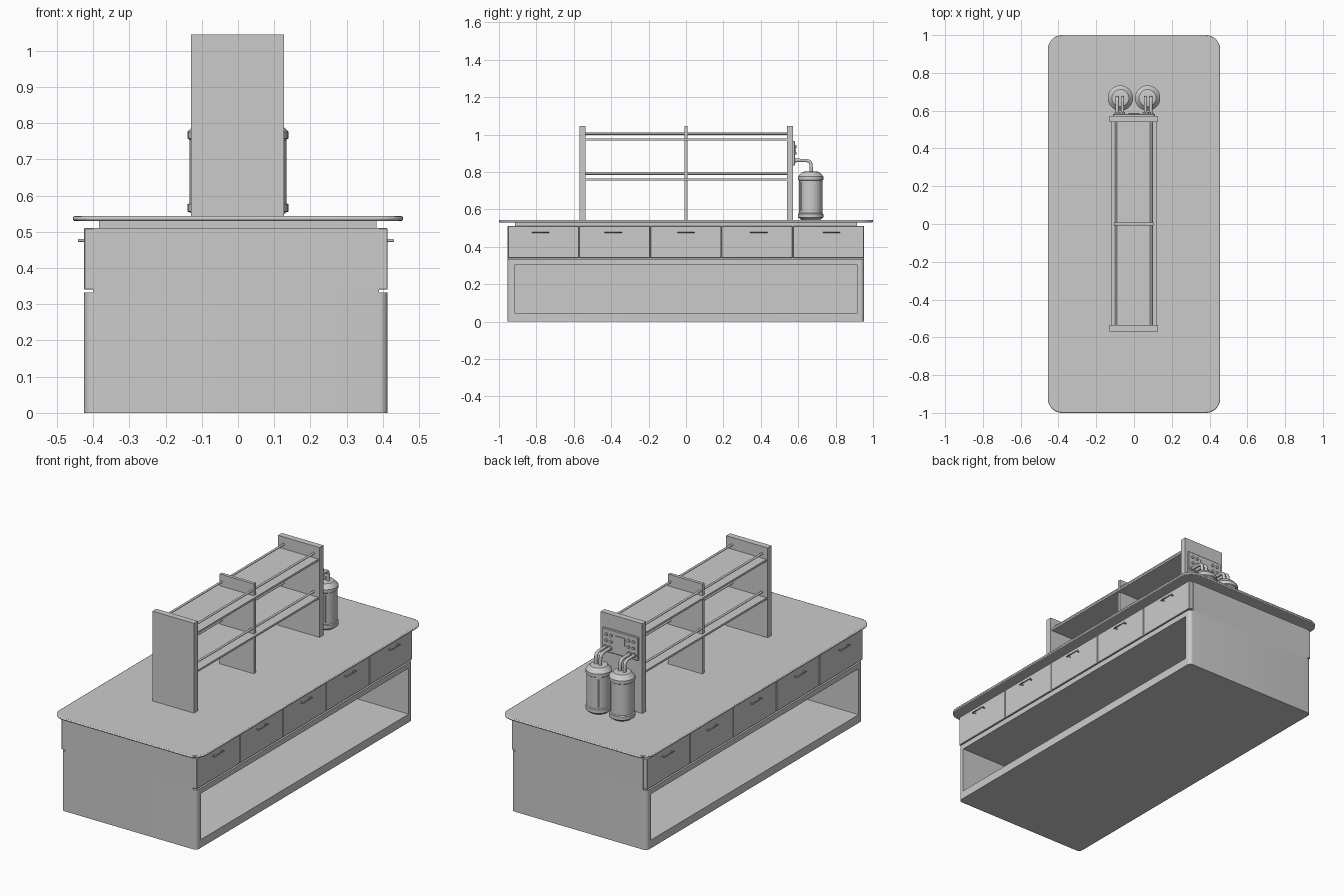
import bpy, bmesh, math

if "Cube" in bpy.data.objects:
    bpy.data.objects.remove(bpy.data.objects["Cube"])

CX = -0.006  # cabinet centre line


def finish(name, bm):
    bmesh.ops.recalc_face_normals(bm, faces=bm.faces)
    me = bpy.data.meshes.new(name)
    bm.to_mesh(me)
    bm.free()
    ob = bpy.data.objects.new(name, me)
    bpy.context.collection.objects.link(ob)
    return ob


def smooth(ob, angle=35):
    bpy.ops.object.select_all(action='DESELECT')
    ob.select_set(True)
    bpy.context.view_layer.objects.active = ob
    bpy.ops.object.shade_smooth_by_angle(angle=math.radians(angle))


def slab(name, x0, x1, y0, y1, z0, z1, r=0.0, seg=8):
    """Box with optionally rounded vertical corners."""
    bm = bmesh.new()
    pts = []
    for i, (cx, cy) in enumerate([(x1 - r, y1 - r), (x0 + r, y1 - r), (x0 + r, y0 + r), (x1 - r, y0 + r)]):
        for k in range(seg + 1 if r else 1):
            a = math.pi / 2 * (i + k / seg)
            pts.append((cx + r * math.cos(a), cy + r * math.sin(a), z0))
    f = bm.faces.new([bm.verts.new(p) for p in pts])
    ext = bmesh.ops.extrude_face_region(bm, geom=[f])
    bmesh.ops.translate(bm, vec=(0, 0, z1 - z0), verts=[v for v in ext["geom"] if isinstance(v, bmesh.types.BMVert)])
    ob = finish(name, bm)
    if r:
        smooth(ob)
    return ob


def lathe(name, profile, x, y, seg=32):
    bm = bmesh.new()
    rings = [[bm.verts.new((x + r * math.cos(2 * math.pi * k / seg), y + r * math.sin(2 * math.pi * k / seg), z))
              for k in range(seg)] for r, z in profile]
    for a, b in zip(rings, rings[1:]):
        for k in range(seg):
            bm.faces.new((a[k], a[(k + 1) % seg], b[(k + 1) % seg], b[k]))
    bm.faces.new(rings[0])
    bm.faces.new(rings[-1])
    ob = finish(name, bm)
    smooth(ob)
    return ob


def tube(name, pts, r, bezier=False):
    cu = bpy.data.curves.new(name, 'CURVE')
    cu.dimensions = '3D'
    cu.bevel_depth = r
    cu.bevel_resolution = 3
    cu.use_fill_caps = True
    sp = cu.splines.new('NURBS' if bezier else 'POLY')
    sp.points.add(len(pts) - 1)
    for p, co in zip(sp.points, pts):
        p.co = (*co, 1)
    if bezier:
        sp.order_u = 3
        sp.use_endpoint_u = True
        sp.resolution_u = 6
    ob = bpy.data.objects.new(name, cu)
    bpy.context.collection.objects.link(ob)
    return ob


def bevel(ob, w, seg=2):
    m = ob.modifiers.new("bevel", 'BEVEL')
    m.width, m.segments, m.limit_method = w, seg, 'ANGLE'
    m.angle_limit = math.radians(40)


# worktop and its recessed support
top = slab("worktop", -0.456, 0.456, -1, 1, 0.53, 0.543, 0.075)
bevel(top, 0.005)
slab("worktop_support", -0.384, 0.382, -0.915, 0.915, 0.505, 0.531)

# lower cabinet with an open shelf cut into each long side
base = slab("lower_cabinet", -0.425, 0.413, -0.955, 0.953, 0, 0.333, 0.022)
for s in (-1, 1):
    xa, xb = sorted((CX + s * 0.012, CX + s * 0.6))
    cut = slab("opening_cutter", xa, xb, -0.918, 0.918, 0.046, 0.303)
    cut.hide_render = True
    m = base.modifiers.new("opening", 'BOOLEAN')
    m.operation, m.solver, m.object = 'DIFFERENCE', 'EXACT', cut
    bpy.context.view_layer.objects.active = base
    bpy.ops.object.modifier_apply(modifier=m.name)
    bpy.data.objects.remove(cut)
slab("upper_cabinet", CX - 0.395, CX + 0.395, -0.955, 0.953, 0.33, 0.51)

# five drawers with bar handles on each long side
pitch, mid_y = 1.905 / 5, -0.001
for s in (-1, 1):
    xa, xb = sorted((CX + s * 0.393, CX + s * 0.419))
    for i in range(5):
        y = mid_y + (i - 2) * pitch
        d = slab("drawer_front", xa, xb, y - pitch / 2 + 0.0015, y + pitch / 2 - 0.0015, 0.34, 0.51)
        bevel(d, 0.002, 1)
        hy, hx = (i - 2) * 0.389, CX + s * 0.435
        tube("drawer_handle", [(CX + s * 0.415, hy - 0.036, 0.476), (hx - s * 0.005, hy - 0.036, 0.476),
                               (hx, hy - 0.043, 0.476), (hx, hy + 0.043, 0.476),
                               (hx - s * 0.005, hy + 0.036, 0.476), (CX + s * 0.415, hy + 0.036, 0.476)], 0.004)

# reagent rack: end panels, divider, shelves and guard rods
for n, y in (("front", -0.553), ("back", 0.556)):
    slab("rack_end_" + n, -0.13, 0.127, y - 0.017, y + 0.017, 0.54, 1.045)
slab("rack_divider", -0.107, 0.104, -0.009, 0.009, 0.54, 1.045)
for z in (0.754, 0.968):
    slab("rack_shelf", -0.123, 0.12, -0.54, 0.545, z, z + 0.011)
    for x in (-0.095, 0.091):
        tube("guard_rod", [(x, -0.54, z + 0.036), (x, 0.545, z + 0.036)], 0.006)

# service panel with sockets and valves on the back of the rack
panel = slab("service_panel", -0.112, 0.11, 0.57, 0.583, 0.835, 0.965)
bevel(panel, 0.003, 1)
for x in (-0.085, -0.055, 0.053, 0.083):
    for z in (0.9, 0.935):
        tube("panel_knob", [(x, 0.58, z), (x, 0.592, z)], 0.008)
slab("panel_plate", -0.03, 0.028, 0.58, 0.587, 0.895, 0.94)

# twin tanks with ribs, gauge strips and pipes
profile = [(0.05, 0.543), (0.06, 0.553), (0.067, 0.556), (0.067, 0.576), (0.062, 0.58), (0.062, 0.754),
           (0.067, 0.758), (0.067, 0.776), (0.06, 0.784), (0.045, 0.8), (0.03, 0.802)]
for s in (-1, 1):
    tx, ty = s * 0.072, 0.667
    lathe("tank", profile, tx, ty)
    for a in (125, -55):
        a = math.radians(a)
        gx, gy = tx + s * 0.062 * math.cos(a), ty + 0.062 * math.sin(a)
        tube("tank_gauge", [(gx, gy, 0.59), (gx, gy, 0.745)], 0.004)
    for dx in (-0.014, 0.014):
        px = s * 0.075 + dx
        tube("tank_pipe", [(px, 0.578, 0.862), (px, 0.615, 0.862), (px, 0.665, 0.86),
                           (px, 0.67, 0.825), (px, 0.67, 0.795)], 0.009, True)
        tube("pipe_flange", [(px, 0.58, 0.862), (px, 0.59, 0.862)], 0.013)
